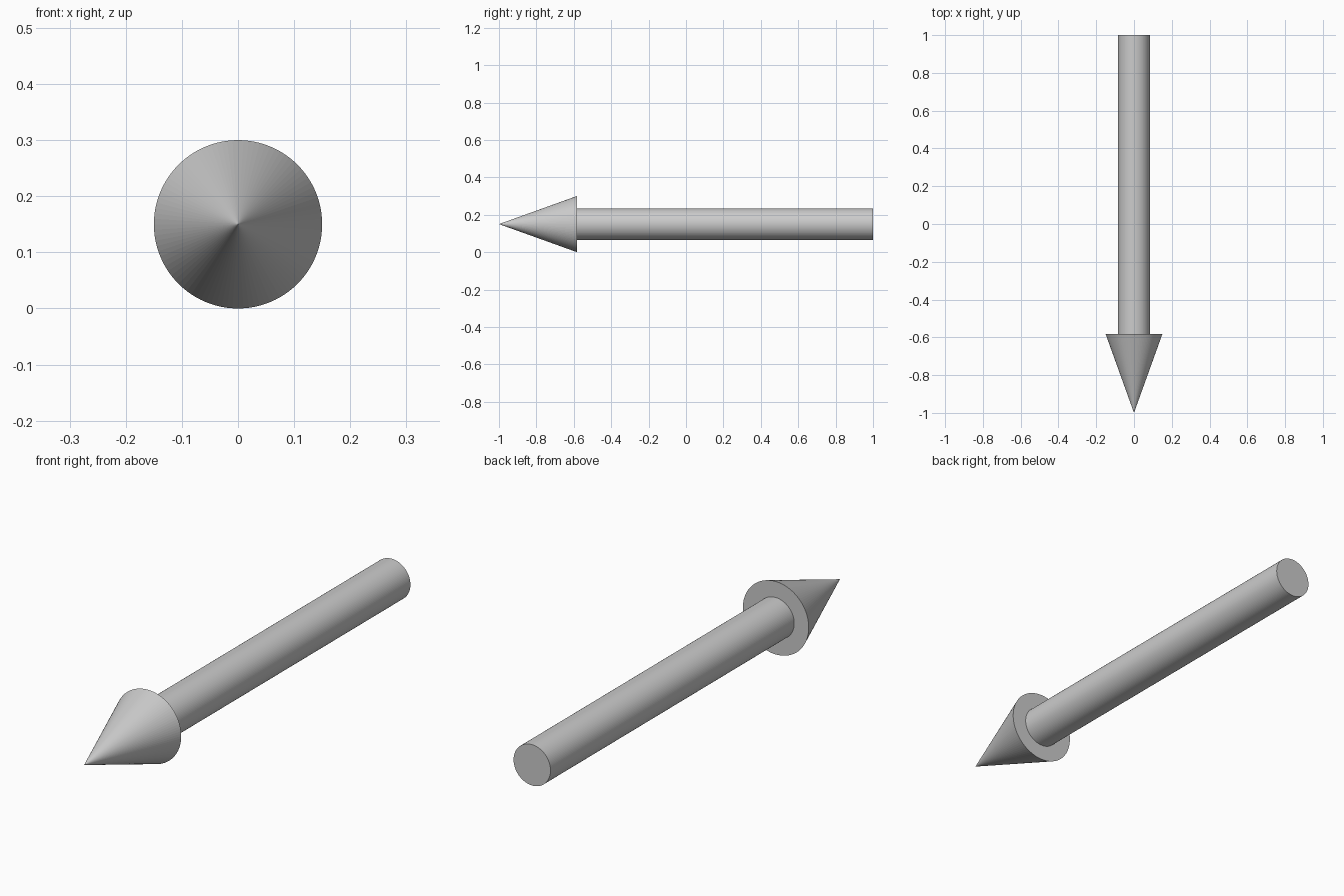
import bpy
from math import pi

if "Cube" in bpy.data.objects:
    bpy.data.objects.remove(bpy.data.objects["Cube"])

SIDES = 96
AXIS_Z = 0.15      # height of the arrow's centre line
NECK_Y = -0.583    # where head meets shaft


def along_y(name, y_front, y_back, r_front, r_back):
    """Round part lying along the y axis."""
    bpy.ops.mesh.primitive_cone_add(
        vertices=SIDES, radius1=r_back, radius2=r_front, depth=y_back - y_front,
        location=(0, (y_front + y_back) / 2, AXIS_Z), rotation=(pi / 2, 0, 0))
    part = bpy.context.object
    part.name = name
    bpy.ops.object.transform_apply(location=False, rotation=True, scale=True)
    return part


# Pointed head facing the front
along_y("arrow_head", -1.0, NECK_Y, 0.0, 0.15)
# Straight shaft behind it
along_y("arrow_shaft", NECK_Y, 1.0, 0.084, 0.084)
